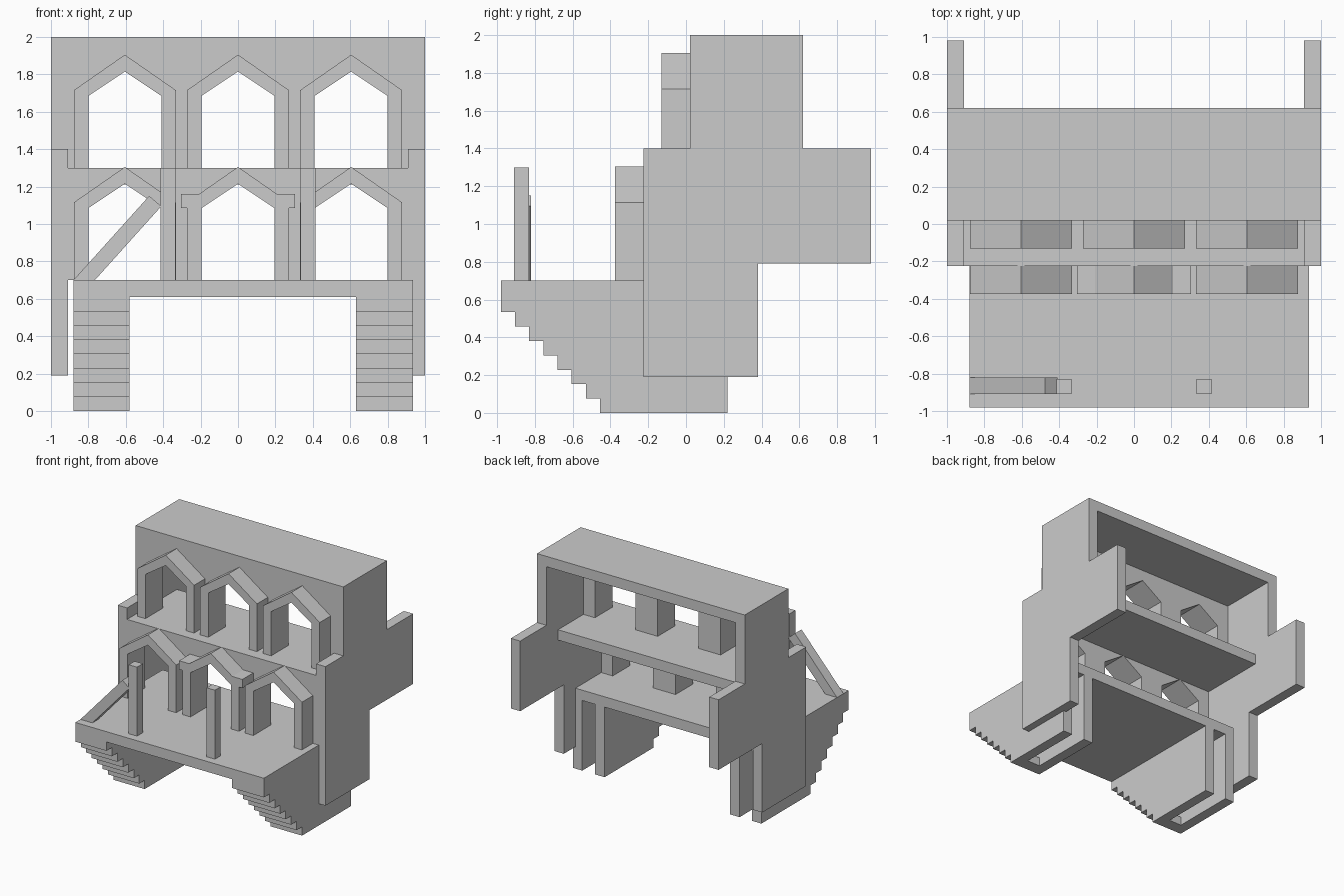
import bpy

if "Cube" in bpy.data.objects:
    bpy.data.objects.remove(bpy.data.objects["Cube"])

def prism(name, pts, a, b, axis):
    """Extrude a 2D profile from a to b: (x, z) along y, or (y, z) along x."""
    put = (lambda p, t: (p[0], t, p[1])) if axis == 'y' else (lambda p, t: (t, p[0], p[1]))
    n = len(pts)
    verts = [put(p, a) for p in pts] + [put(p, b) for p in pts]
    faces = [list(range(n))[::-1], list(range(n, 2 * n))]
    faces += [[i, (i + 1) % n, n + (i + 1) % n, n + i] for i in range(n)]
    mesh = bpy.data.meshes.new(name)
    mesh.from_pydata(verts, [], faces)
    # make the normals point outward for either winding direction
    area = sum(pts[i][0] * pts[(i + 1) % n][1] - pts[(i + 1) % n][0] * pts[i][1] for i in range(n))
    if (area > 0) == (axis == 'y'):
        mesh.flip_normals()
    ob = bpy.data.objects.new(name, mesh)
    bpy.context.collection.objects.link(ob)
    return ob

def box(name, x0, x1, y0, y1, z0, z1):
    return prism(name, [(x0, z0), (x1, z0), (x1, z1), (x0, z1)], y0, y1, 'y')

def arch_line(cx, half, z0, spring, apex):
    return [(cx - half, z0), (cx - half, spring), (cx, apex), (cx + half, spring), (cx + half, z0)]

CENTRES = (-0.605, 0, 0.605)
T = 0.09

# Stepped side walls
side = [(-.225, .19), (.38, .19), (.38, .79), (.98, .79), (.98, 1.4), (.62, 1.4),
        (.62, 2), (.02, 2), (.02, 1.4), (-.225, 1.4)]
for label, x in (("left", -1), ("right", 1 - T)):
    prism(label + "_side_wall", side, x, x + T, 'x')

# Floors and roof
box("roof", -.91, .91, .02, .62, 1.91, 2)
box("upper_floor", -.91, .91, -.135, .46, 1.21, 1.3)
box("balcony_floor", -.88, .935, -.98, .22, .61, .7)

# Front walls with three openings each, and a projecting frame round every opening
for level, y, z0, top in (("lower", -.225, .7, 1.3), ("upper", .02, 1.3, 2)):
    spring, apex = z0 + .385, z0 + .515
    outline = [(-.91, z0)]
    for cx in CENTRES:
        outline += arch_line(cx, .195, z0, spring, apex)
    outline += [(.91, z0), (.91, top), (-.91, top)]
    prism(level + "_front_wall", outline, y, y + T, 'y')
    for i, cx in enumerate(CENTRES):
        outer = arch_line(cx, .273, z0, z0 + .415, z0 + .605)
        inner = arch_line(cx, .195, z0, spring, apex)
        prism(f"{level}_arch_frame_{i + 1}", outer + inner[::-1], y - .15, y, 'y')

# Small shoulders on the middle lower arch
for s in (-1, 1):
    prism("arch_shoulder", [(s * x, z) for x, z in
          ((.273, 1.085), (.305, 1.085), (.305, 1.16), (.2, 1.16), (.21, 1.11), (.273, 1.11))],
          -.375, -.225, 'y')

# Balcony posts and the diagonal brace
for x in (-.375, .375):
    box("balcony_post", x - .04, x + .04, -.91, -.83, .7, 1.3)
prism("diagonal_brace", [(-.88, .7), (-.765, .7), (-.41, 1.095), (-.475, 1.15)], -.91, -.82, 'y')

# Hollow legs: two side plates joined by an inverted stepped front
steps = [(-.98, .61)]
for i in range(8):
    y, z = -.98 + .075 * i, .533 - .0762 * i
    steps += [(y, max(z, 0)), (y + .075, max(z, 0))]
steps.pop()
plate = steps + [(.22, 0), (.22, .61)]
stepped_front = steps + [(y + .11, z) for y, z in steps[::-1]]
for label, x0, x1 in (("left", -.88, -.58), ("right", .63, .935)):
    prism(label + "_leg_outer_plate", plate, x0, x0 + T, 'x')
    prism(label + "_leg_inner_plate", plate, x1 - T, x1, 'x')
    prism(label + "_leg_stepped_front", stepped_front, x0 + T, x1 - T, 'x')
